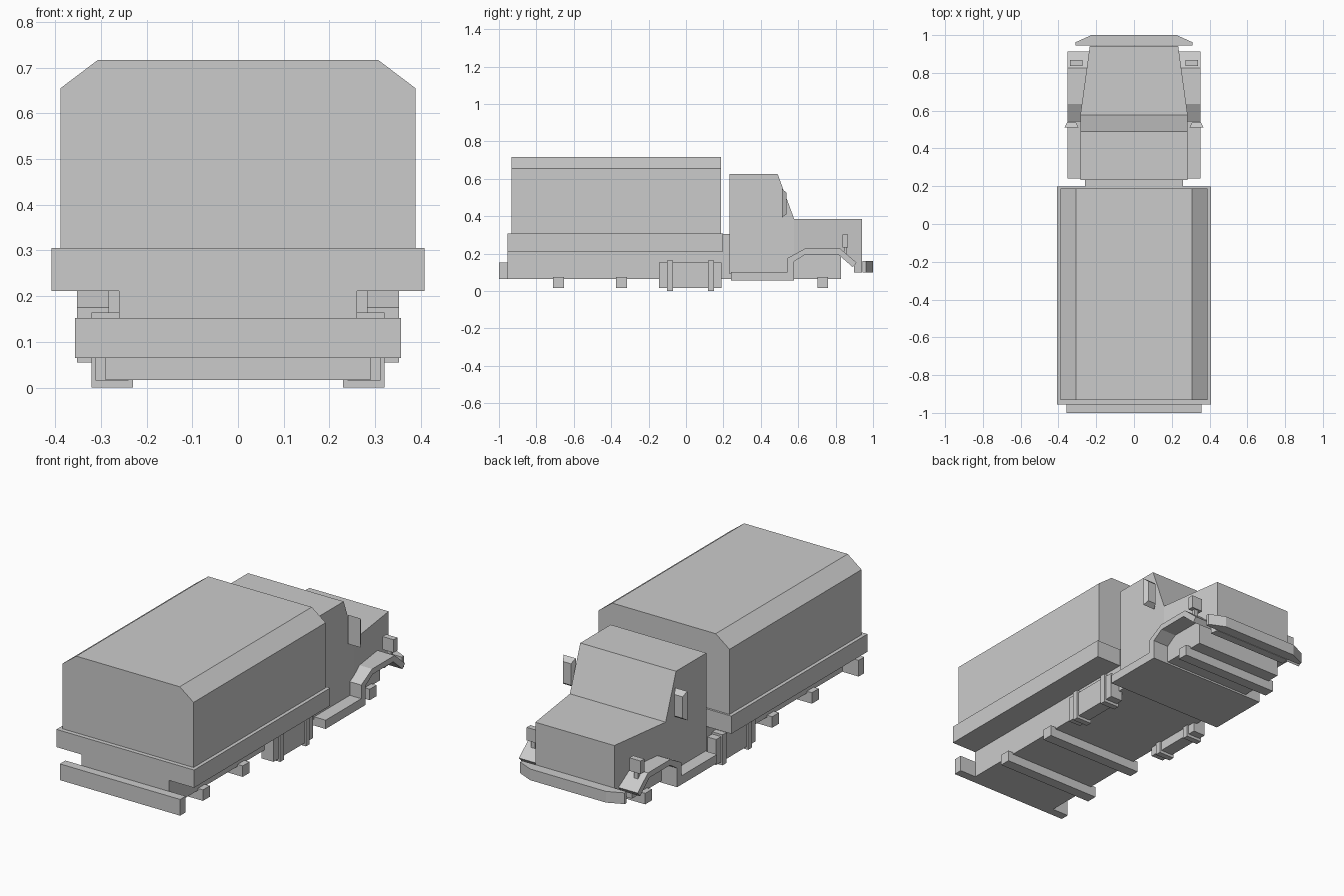
import bpy, bmesh


def prism(name, loop_a, loop_b):
    """Solid joining two matching outlines."""
    bm = bmesh.new()
    a = [bm.verts.new(p) for p in loop_a]
    b = [bm.verts.new(p) for p in loop_b]
    n = len(a)
    bm.faces.new(a)
    bm.faces.new(b[::-1])
    for i in range(n):
        j = (i + 1) % n
        bm.faces.new((a[i], b[i], b[j], a[j]))
    bmesh.ops.recalc_face_normals(bm, faces=bm.faces)
    me = bpy.data.meshes.new(name)
    bm.to_mesh(me)
    bm.free()
    ob = bpy.data.objects.new(name, me)
    bpy.context.collection.objects.link(ob)
    return ob


def box(name, x0, x1, y0, y1, z0, z1):
    c = [(x0, y0), (x1, y0), (x1, y1), (x0, y1)]
    return prism(name, [(x, y, z0) for x, y in c], [(x, y, z1) for x, y in c])


def side_profile(name, pts, half_width):
    """Extrude a (y, z) outline across x; half_width is a function of y."""
    return prism(name, [(-half_width(y), y, z) for y, z in pts],
                 [(half_width(y), y, z) for y, z in pts])


def mirror(ob):
    m = ob.modifiers.new("mirror", 'MIRROR')
    m.use_axis = (True, False, False)
    return ob


# Cargo bed and chamfered canvas cover
box("cargo_bed", -0.408, 0.408, -0.955, 0.198, 0.211, 0.306)
arch = [(-0.389, 0.29), (0.389, 0.29), (0.389, 0.655), (0.307, 0.717),
        (-0.307, 0.717), (-0.389, 0.655)]
prism("canvas_cover", [(x, -0.932, z) for x, z in arch],
      [(x, 0.187, z) for x, z in arch])

# Chassis, bulkhead behind the cab, and rear bumper
box("chassis", -0.26, 0.26, -0.955, 0.83, 0.065, 0.212)
box("bed_bulkhead", -0.26, 0.26, 0.19, 0.24, 0.2, 0.305)
box("rear_bumper", -0.357, 0.357, -1.0, -0.953, 0.065, 0.152)

# Axles
for i, y in enumerate((-0.682, -0.345, 0.731)):
    box(f"axle_{i + 1}", -0.29, 0.29, y - 0.029, y + 0.029, 0.016, 0.075)

# Side tanks with straps
mirror(box("fuel_tank", 0.24, 0.312, -0.145, 0.19, 0.015, 0.152))
for i, y in enumerate((-0.085, 0.133)):
    mirror(box(f"tank_strap_{i + 1}", 0.23, 0.321, y - 0.016, y + 0.016, 0.0, 0.164))

# Cab with sloped windscreen
side_profile("cab", [(0.233, 0.09), (0.233, 0.625), (0.49, 0.625),
                     (0.578, 0.386), (0.578, 0.09)], lambda y: 0.284)

# Tapered hood with wheel arch cut out of its underside
side_profile("hood", [(0.578, 0.386), (0.942, 0.386), (0.942, 0.1), (0.897, 0.1),
                      (0.897, 0.14), (0.815, 0.205), (0.63, 0.205), (0.578, 0.17)],
             lambda y: 0.284 - 0.05 * (y - 0.578) / 0.364)

# Running board and fender in one strip
side_profile("running_board", [(0.24, 0.055), (0.24, 0.102), (0.578, 0.102),
                               (0.578, 0.055)], lambda y: 0.352)
side_profile("fender", [(0.542, 0.1), (0.542, 0.175), (0.635, 0.226), (0.825, 0.226),
                        (0.912, 0.151), (0.892, 0.127), (0.813, 0.196),
                        (0.638, 0.196), (0.578, 0.157), (0.578, 0.1)],
             lambda y: 0.352)

# Front bumper with swept ends
outline = [(-0.31, 0.945), (0.31, 0.945), (0.31, 0.962), (0.225, 1.0),
           (-0.225, 1.0), (-0.31, 0.962)]
prism("front_bumper", [(x, y, 0.1) for x, y in outline],
      [(x, y, 0.16) for x, y in outline])

# Headlights on stalks
mirror(box("headlight", 0.272, 0.338, 0.836, 0.867, 0.232, 0.302))
mirror(box("headlight_stalk", 0.293, 0.317, 0.844, 0.859, 0.18, 0.235))

# Side mirrors, bevelled toward the front
back = [(0.295, 0.392), (0.367, 0.392), (0.367, 0.548), (0.295, 0.548)]
front = [(0.307, 0.41), (0.355, 0.41), (0.355, 0.525), (0.307, 0.525)]
mirror(prism("side_mirror", [(x, 0.512, z) for x, z in back],
             [(x, 0.537, z) for x, z in front]))
